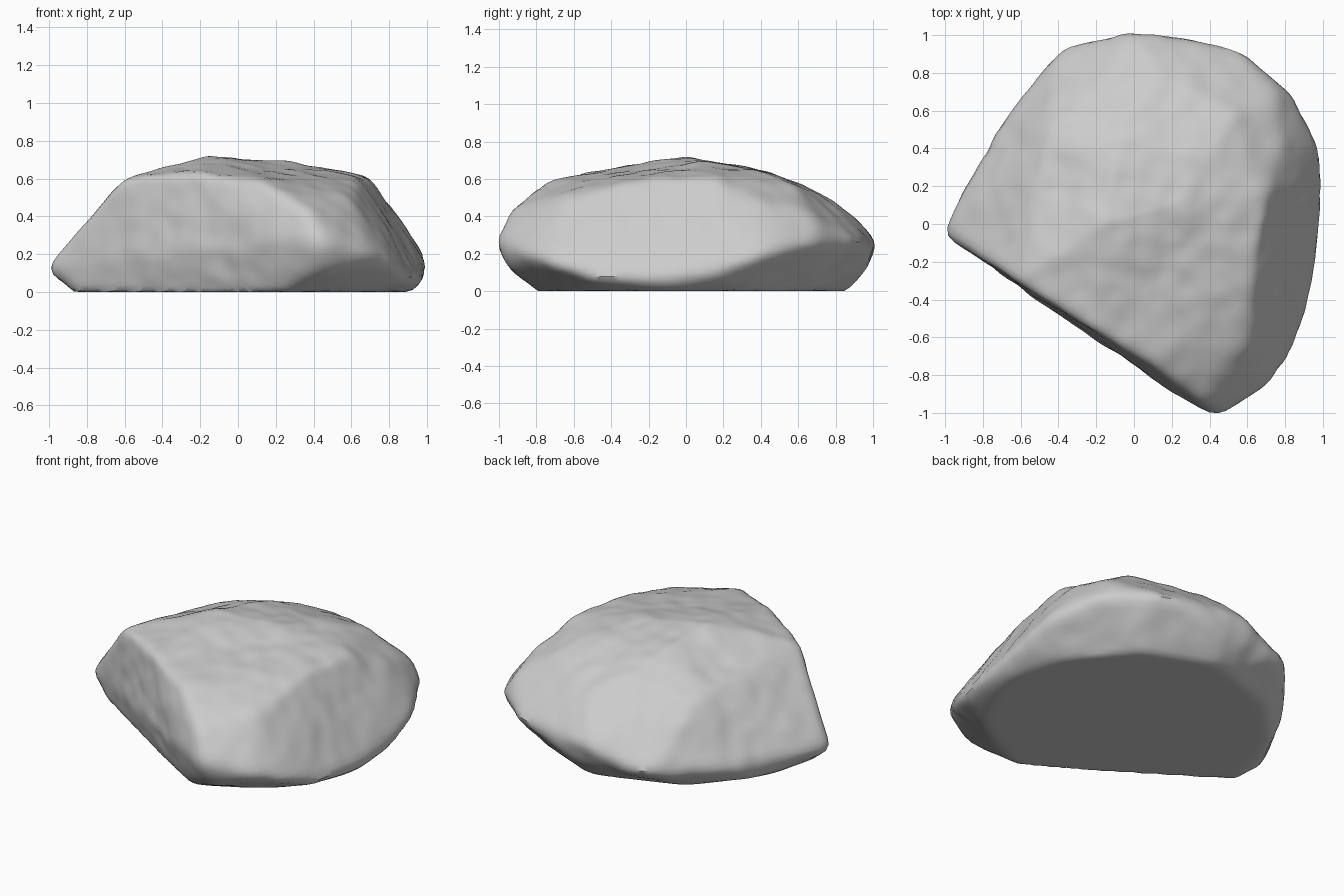
import bpy
import bmesh
from mathutils import Vector, noise
from mathutils.bvhtree import BVHTree

if "Cube" in bpy.data.objects:
    bpy.data.objects.remove(bpy.data.objects["Cube"], do_unlink=True)

# Corner points of the broken stone, grouped by region
flat_base = [(-.86, -.12), (.2, -.79), (.6, -.58), (.9, -.05),
             (.78, .33), (.5, .67), (.1, .84), (-.48, .63), (-.75, .34)]
outer_rim = [(-1.03, -.05, .13), (.43, -1.04, .28), (.46, -.96, .12),
             (.71, -.88, .21), (.84, -.71, .14), (.93, -.48, .06),
             (.97, -.15, .05), (1.01, .2, .1), (1, .4, .19), (.86, .69, .26),
             (.56, .94, .27), (.1, .98, .12), (0, 1.03, .28), (-.38, .95, .15),
             (-.52, .76, .11), (-.68, .6, .11), (-.84, .26, .15)]
cleft_edge = [(-.62, -.3, .6), (-.2, -.56, .63), (.1, -.74, .59),
              (.3, -.89, .48), (.38, -.96, .41)]
slope_edge = [(.58, -.65, .51), (.64, -.2, .61), (.69, .12, .61),
              (.79, .42, .47), (.75, .68, .41), (.92, .28, .3)]
crown = [(-.15, 0, .72), (.22, .1, .695), (-.1, .35, .66), (.42, .42, .64),
         (.53, .56, .58), (0, .6, .58), (.1, .83, .465), (-.45, .5, .51)]


def hull_tree(points):
    """Convex block through the corner points, ready for ray casting."""
    bm = bmesh.new()
    for p in points:
        bm.verts.new(p)
    bmesh.ops.convex_hull(bm, input=bm.verts)
    loose = [v for v in bm.verts if not v.link_faces]
    bmesh.ops.delete(bm, geom=loose, context='VERTS')
    tree = BVHTree.FromBMesh(bm)
    bm.free()
    return tree


# Dense sphere wrapped onto the block, whose base reaches just below ground
sunk_base = [(x, y, -.02) for x, y in flat_base]
block = hull_tree(sunk_base + outer_rim + cleft_edge + slope_edge + crown)
centre = Vector((.05, 0, .3))
bm = bmesh.new()
bmesh.ops.create_icosphere(bm, subdivisions=6, radius=1)
for v in bm.verts:
    hit = block.ray_cast(centre, v.co.normalized())[0]
    v.co = hit if hit else centre

# Worn edges
for _ in range(3):
    bmesh.ops.smooth_vert(bm, verts=bm.verts, factor=.5,
                          use_axis_x=True, use_axis_y=True, use_axis_z=True)

# Broad lumps and fine chips, fading out towards the base
bm.normal_update()
for v, normal in [(v, v.normal.copy()) for v in bm.verts]:
    lump = noise.noise(v.co * 3.2) * .009
    chip = noise.noise(v.co * 9) * .008
    fade = min(1, max(0, v.co.z / .08))
    v.co += normal * (lump + chip) * fade

# Flat underside
for v in bm.verts:
    v.co.z = max(0, v.co.z)

mesh = bpy.data.meshes.new("rock")
bm.to_mesh(mesh)
bm.free()
rock = bpy.data.objects.new("rock", mesh)
bpy.context.collection.objects.link(rock)

# Pale stone colour
stone = bpy.data.materials.new("pale_grey_stone")
stone.use_nodes = True
colour = (.6, .6, .6, 1)
stone.diffuse_color = colour
stone.node_tree.nodes["Principled BSDF"].inputs["Base Color"].default_value = colour
mesh.materials.append(stone)

bpy.context.view_layer.objects.active = rock
rock.select_set(True)
bpy.ops.object.shade_smooth_by_angle(angle=.7)
